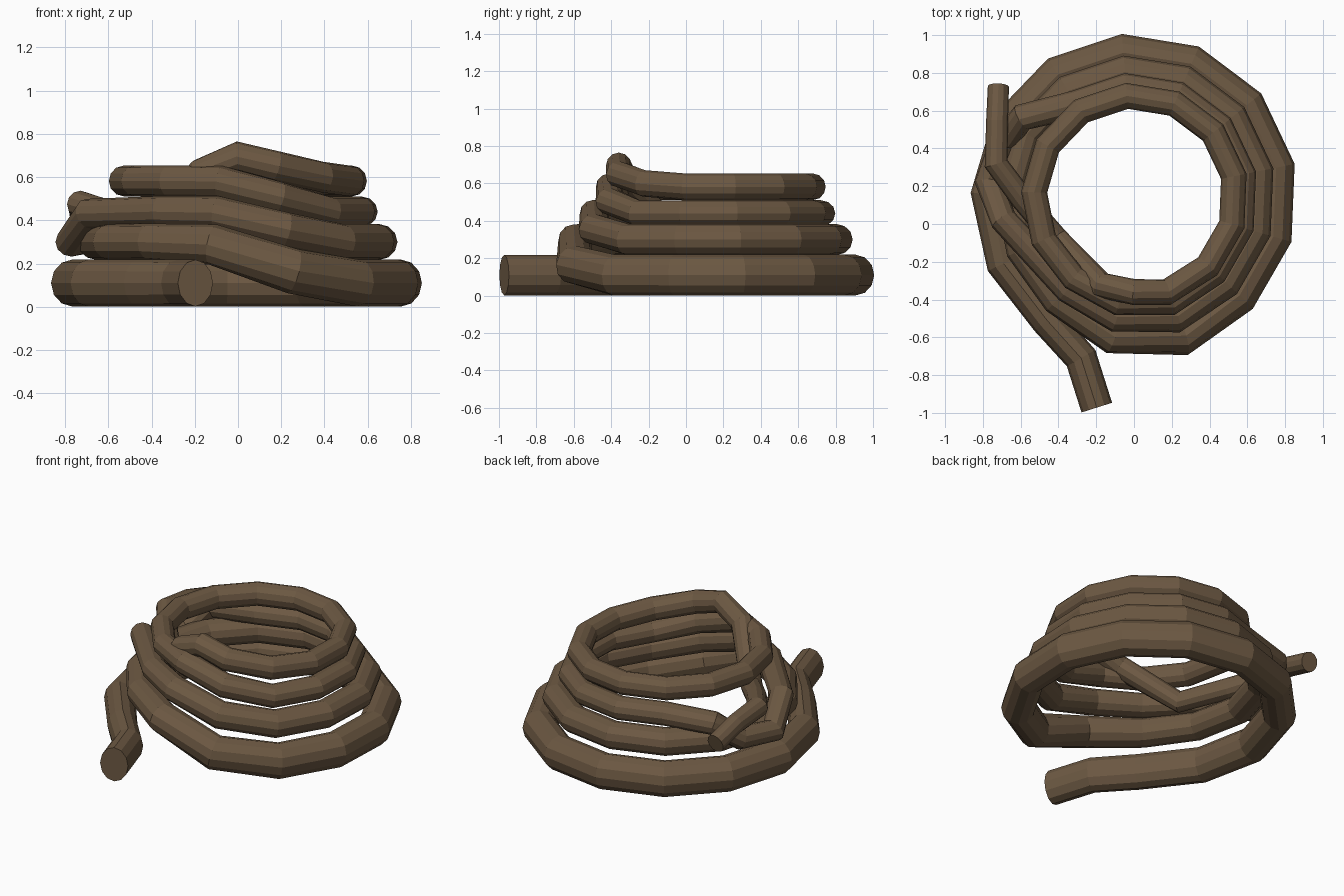
import bpy, bmesh, math
from mathutils import Vector

if "Cube" in bpy.data.objects:
    bpy.data.objects.remove(bpy.data.objects["Cube"])

CX, CY, STEP = 0.005, 0.146, 360 / 13
SIDES = 12
path = []  # (centre, half width, half height)


def pt(x, y, z, w, h):
    path.append((Vector((x, y, z)), w, h))


def ring(k0, k1, r, z, w, h):
    """Clockwise run of coil points from step k0 down to k1."""
    for k in range(k0, k1 - 1, -1):
        a = math.radians(11.5 + k * STEP)
        pt(CX + r * math.cos(a), CY + r * math.sin(a), z, w, h)


# Loose lower end, then the bottom coil
pt(-.197, -.972, .11, .085, .108)
pt(-.28, -.71, .11, .085, .108)
pt(-.46, -.51, .11, .087, .109)
pt(-.69, -.21, .11, .09, .109)
pt(-.765, .16, .11, .097, .109)
ring(5, -2, .763, .11, .097, .109)
ring(-3, -3, .785, .165, .095, .105)
ring(-4, -4, .75, .288, .09, .095)

# Second coil
ring(-5, -5, .68, .30, .086, .085)
ring(7, -2, .66, .30, .085, .083)
ring(-3, -3, .672, .355, .082, .083)
ring(-4, -4, .645, .435, .078, .078)

# Third coil, slipping outward on the left
pt(-.35, -.345, .44, .074, .073)
pt(-.69, .02, .43, .07, .072)
pt(-.77, .22, .30, .07, .07)
pt(-.69, .44, .315, .07, .07)
pt(-.59, .565, .43, .07, .07)
ring(4, -2, .578, .44, .074, .07)
ring(-3, -3, .585, .505, .074, .073)
ring(-4, -4, .565, .58, .07, .073)

# Top coil
ring(-5, -5, .54, .582, .067, .072)
ring(7, -1, .534, .582, .067, .071)
ring(-2, -2, .534, .60, .067, .071)
ring(-3, -3, .534, .65, .067, .071)

# Upper end tucked through the coil and out at the left
pt(0, -.36, .695, .068, .07)
pt(-.17, -.325, .62, .066, .068)
pt(-.41, -.08, .37, .064, .064)
pt(-.59, .13, .43, .062, .062)
pt(-.73, .32, .475, .06, .062)
pt(-.725, .54, .45, .058, .06)
pt(-.718, .728, .395, .056, .06)

# Sweep an oval section along the path with mitred corners
bm = bmesh.new()
loops = []
n = len(path)
for i, (p, w, h) in enumerate(path):
    d0 = (p - path[max(i - 1, 0)][0]).normalized()
    d1 = (path[min(i + 1, n - 1)][0] - p).normalized()
    t = (d0 + d1).normalized()
    side = t.cross(Vector((0, 0, 1))).normalized()
    up = side.cross(t).normalized()
    ref = d1 if i < n - 1 else d0
    rs = ref.cross(Vector((0, 0, 1))).normalized()
    miter = 1 / max(rs.dot(side), .8) if 0 < i < n - 1 else 1
    loops.append([bm.verts.new(
        p + side * (w * miter * math.cos(2 * math.pi * j / SIDES))
        + up * (h * math.sin(2 * math.pi * j / SIDES)))
        for j in range(SIDES)])
for a, b in zip(loops, loops[1:]):
    for j in range(SIDES):
        k = (j + 1) % SIDES
        bm.faces.new((a[j], a[k], b[k], b[j]))
bm.faces.new(loops[0])
bm.faces.new(loops[-1])
bmesh.ops.recalc_face_normals(bm, faces=bm.faces)

mesh = bpy.data.meshes.new("rope_coil")
bm.to_mesh(mesh)
bm.free()
mat = bpy.data.materials.new("rope_brown")
mat.diffuse_color = (.15, .098, .055, 1)
mat.use_nodes = True
mat.node_tree.nodes["Principled BSDF"].inputs["Base Color"].default_value = mat.diffuse_color
mesh.materials.append(mat)
rope = bpy.data.objects.new("rope_coil", mesh)
bpy.context.collection.objects.link(rope)
